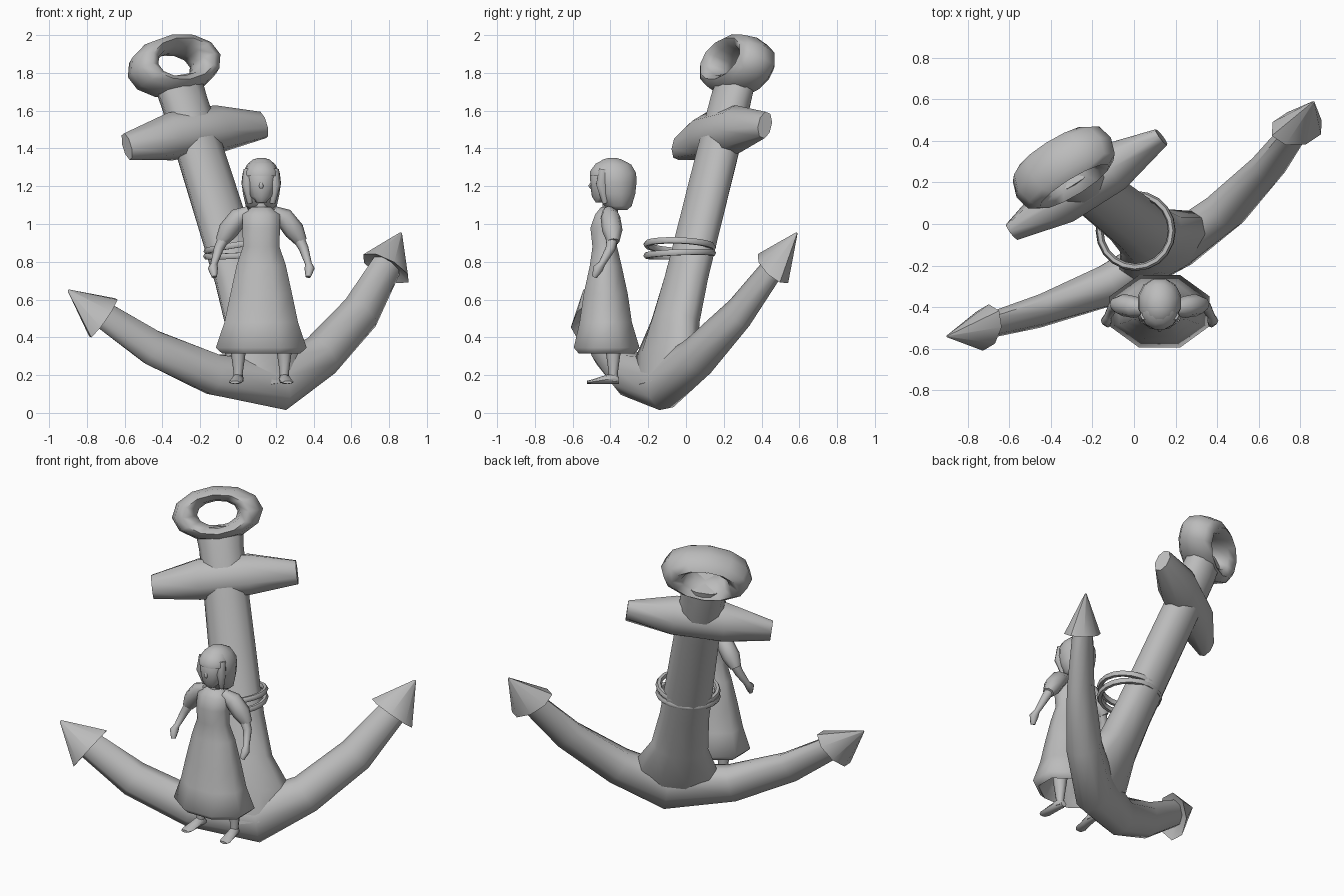
import bpy, bmesh, math
from mathutils import Vector, Matrix

mat = bpy.data.materials.new("stone_grey")
mat.diffuse_color = (0.5, 0.5, 0.5, 1)


def finish(name, bm, angle=40):
    bmesh.ops.recalc_face_normals(bm, faces=bm.faces)
    me = bpy.data.meshes.new(name)
    bm.to_mesh(me)
    bm.free()
    me.materials.append(mat)
    me.shade_smooth()
    me.set_sharp_from_angle(angle=math.radians(angle))
    ob = bpy.data.objects.new(name, me)
    bpy.context.collection.objects.link(ob)
    return ob


def loft(name, sections, n=10, angle=40, turn=0.0, closed=False):
    """Skin elliptical sections given as (centre, half-axis a, half-axis b)."""
    bm = bmesh.new()
    rings = []
    for c, a, b in sections:
        ts = [2 * math.pi * (i + turn) / n for i in range(n)]
        rings.append([bm.verts.new(c + a * math.cos(t) + b * math.sin(t)) for t in ts])
    pairs = list(zip(rings, rings[1:]))
    if closed:
        pairs.append((rings[-1], rings[0]))
    for r, s in pairs:
        for i in range(n):
            j = (i + 1) % n
            bm.faces.new((r[i], r[j], s[j], s[i]))
    if not closed:
        bm.faces.new(rings[0])
        bm.faces.new(rings[-1])
    return finish(name, bm, angle)


# Tilted anchor frame: W across the arms, D up the shank, N to the front
O = Vector((0.229, -0.172, 0.02))
D = Vector((-0.293, 0.232, 0.928)).normalized()
W = Vector((0.834, 0.535, 0.147))
W = (W - D * W.dot(D)).normalized()
N = W.cross(D)


def P(u, v, w=0):
    return O + W * u + D * v + N * w


# Shank, flared into the crown, with a neck under the eye
shank = [(0.12, 0.18, 0.09), (0.3, 0.255, 0.115), (0.5, 0.168, 0.115), (0.75, 0.146, 0.108),
         (1.45, 0.134, 0.108), (1.75, 0.132, 0.105), (1.88, 0.145, 0.09)]
loft("shank", [(P(0, v), W * a, N * b) for v, a, b in shank], 10, 60)

# Arms: half profile (u, v, half height, half depth), mirrored about the crown
half = [(0.34, 0.255, 0.118, 0.105), (0.66, 0.455, 0.108, 0.072), (0.91, 0.69, 0.083, 0.052)]
path = [(-u, v - 0.01, h, d) for u, v, h, d in reversed(half)] + [(0.035, 0.15, 0.155, 0.11)] + half
secs = []
for i, (u, v, h, d) in enumerate(path):
    p, q = path[max(i - 1, 0)], path[min(i + 1, len(path) - 1)]
    t = (W * (q[0] - p[0]) + D * (q[1] - p[1])).normalized()
    secs.append((P(u, v, -0.015 if i == 3 else 0), N.cross(t) * h, N * d))
loft("arms", secs, 8, 65)

# Pointed flukes
for s, side, rise in ((-1, "left", -0.022), (1, "right", 0.005)):
    t = (W * s * 0.158 + D * 0.18).normalized()
    a = N.cross(t)
    base = P(s * 0.898, 0.67 + rise)
    loft("fluke_" + side, [(base + t * 0.03, a * 0.06, N * 0.04), (base, a * 0.146, N * 0.095),
                           (base + t * 0.24, a * 0.006, N * 0.005)], 8, 50)

# Cross stock, tapered to thin ends
loft("stock", [(P(u, v), D * h * 1.05, N * d * 1.05) for u, v, h, d in
               [(-0.43, 1.56, 0.072, 0.04), (-0.15, 1.577, 0.122, 0.115),
                (0.15, 1.577, 0.122, 0.115), (0.43, 1.56, 0.072, 0.04)]], 8, 65, 0.5)

# Thick oval eye on top
eye = []
for i in range(12):
    t = 2 * math.pi * i / 12
    r = W * math.cos(t) + D * 0.6 * math.sin(t)
    eye.append((P(0, 1.955, 0.012) + r * 0.196, r * 0.075, N * 0.112))
loft("eye", eye, 8, 70, 0, True)

# Two loose rings around the shank
for k, (z, tilt, ty) in enumerate(((0.885, -0.16, -0.04), (0.84, -0.06, 0.04))):
    rot = Matrix.Rotation(tilt, 3, 'Y') @ Matrix.Rotation(ty, 3, 'X')
    c = Vector((0.008, -0.033, z))
    ring = []
    for i in range(20):
        t = 2 * math.pi * i / 20
        r = rot @ Vector((math.cos(t), math.sin(t), 0))
        ring.append((c + r * 0.175, r * 0.018, rot @ Vector((0, 0, 0.018))))
    loft(f"rope_ring_{k + 1}", ring, 6, 60, 0, True)

# Girl figure -----------------------------------------------------------
CX = 0.123
X, Y, Z = Vector((1, 0, 0)), Vector((0, 1, 0)), Vector((0, 0, 1))


def stack(name, rows, n=12, angle=50, turn=0.5):
    """Upright body of rows (y, z, half width, half depth)."""
    return loft(name, [(Vector((CX, y, z)), X * a, Y * b) for y, z, a, b in rows], n, angle, turn)


def limb(name, pts, n=8, angle=60):
    """Tube along points (x, y, z, radius)."""
    v = [Vector(p[:3]) for p in pts]
    out = []
    for i, p in enumerate(pts):
        t = (v[min(i + 1, len(v) - 1)] - v[max(i - 1, 0)]).normalized()
        a = t.cross(Y if abs(t.y) < 0.8 else X).normalized()
        out.append((v[i], a * p[3], t.cross(a) * p[3]))
    return loft(name, out, n, angle)


# Dress with a hollow flared hem
dress = [(-0.42, 0.50, 0.10, 0.08), (-0.42, 0.345, 0.19, 0.13), (-0.42, 0.315, 0.21, 0.15),
         (-0.42, 0.345, 0.243, 0.176), (-0.425, 0.48, 0.197, 0.14), (-0.425, 0.63, 0.165, 0.118),
         (-0.425, 0.78, 0.132, 0.085), (-0.43, 0.88, 0.098, 0.066), (-0.435, 0.98, 0.1, 0.072),
         (-0.42, 1.05, 0.1, 0.062), (-0.405, 1.09, 0.05, 0.045)]
stack("dress", [(y, z, a * 1.07, b * 1.07) for y, z, a, b in dress], 8, 65)

# Head, nose and bobbed hair
stack("neck", [(-0.405, 1.06, 0.04, 0.04), (-0.405, 1.16, 0.038, 0.04)], 8)
stack("face", [(-0.45, 1.115, 0.028, 0.028), (-0.44, 1.145, 0.058, 0.058), (-0.43, 1.2, 0.078, 0.076),
               (-0.43, 1.26, 0.08, 0.078), (-0.42, 1.32, 0.05, 0.05)], 10)
limb("nose", [(CX, -0.495, 1.225, 0.007), (CX, -0.508, 1.2, 0.012), (CX, -0.5, 1.19, 0.008)], 6)
stack("hair", [(-0.35, 1.075, 0.06, 0.04), (-0.36, 1.095, 0.085, 0.075), (-0.37, 1.16, 0.1, 0.105),
               (-0.375, 1.22, 0.108, 0.117), (-0.38, 1.27, 0.102, 0.12), (-0.385, 1.315, 0.078, 0.098),
               (-0.39, 1.342, 0.045, 0.05), (-0.39, 1.35, 0.015, 0.02)], 12, 60)
stack("fringe", [(-0.425, 1.255, 0.092, 0.086), (-0.42, 1.28, 0.092, 0.09), (-0.41, 1.32, 0.068, 0.07),
                 (-0.4, 1.343, 0.03, 0.03)], 12, 60)

for s, side in ((-1, "left"), (1, "right")):
    # Side locks framing the face
    limb("hair_lock_" + side, [(CX + s * 0.07, -0.44, 1.29, 0.024), (CX + s * 0.074, -0.45, 1.21, 0.03),
                               (CX + s * 0.06, -0.43, 1.11, 0.014)], 6)
    # Puffed sleeve, forearm and hand
    limb("sleeve_" + side, [(CX + s * 0.06, -0.41, 1.065, 0.033), (CX + s * 0.12, -0.4, 1.035, 0.052),
                            (CX + s * 0.175, -0.39, 0.965, 0.054), (CX + s * 0.212, -0.385, 0.905, 0.033)])
    limb("forearm_" + side, [(CX + s * 0.19, -0.388, 0.94, 0.032), (CX + s * 0.225, -0.4, 0.87, 0.026),
                             (CX + s * 0.25, -0.445, 0.79, 0.018), (CX + s * 0.256, -0.465, 0.765, 0.027),
                             (CX + s * 0.248, -0.485, 0.72, 0.014)])
    # Leg and foot
    fx = CX + s * 0.122
    limb("leg_" + side, [(fx - s * 0.02, -0.4, 0.52, 0.05), (fx, -0.385, 0.34, 0.042),
                         (fx, -0.385, 0.21, 0.024), (fx, -0.385, 0.165, 0.028)])
    foot = [(-0.355, 0.172, 0.02, 0.018), (-0.38, 0.183, 0.03, 0.03), (-0.45, 0.172, 0.033, 0.02),
            (-0.50, 0.164, 0.036, 0.012), (-0.525, 0.162, 0.024, 0.008)]
    loft("foot_" + side, [(Vector((fx + s * (-0.38 - y) * 0.12, y, z)), X * a, Z * b) for y, z, a, b in foot], 8, 50)
